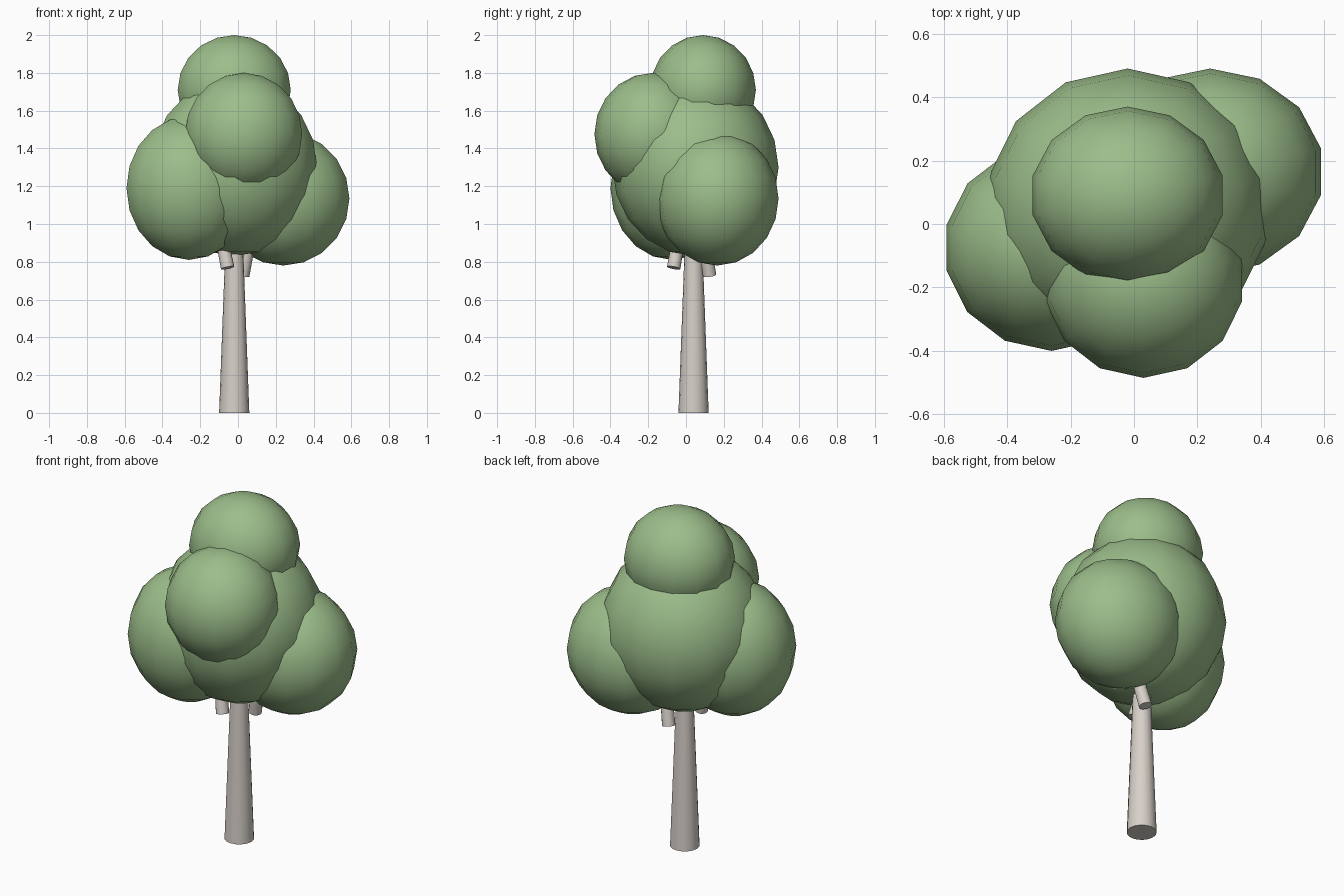
import bpy
import bmesh
import math
from mathutils import Vector

cube = bpy.data.objects.get("Cube")
if cube:
    bpy.data.objects.remove(cube, do_unlink=True)


def make_material(name, colour):
    mat = bpy.data.materials.new(name)
    mat.use_nodes = True
    mat.diffuse_color = (*colour, 1)
    mat.node_tree.nodes["Principled BSDF"].inputs["Base Color"].default_value = (*colour, 1)
    return mat


leaf_green = make_material("leaf green", (0.33, 0.51, 0.255))
bark_grey = make_material("pale bark grey", (0.68, 0.63, 0.58))


def finish(name, bm, mat, location):
    """Turn a bmesh into a smooth-shaded object that keeps sharp rims."""
    mesh = bpy.data.meshes.new(name)
    bm.to_mesh(mesh)
    bm.free()
    mesh.materials.append(mat)
    obj = bpy.data.objects.new(name, mesh)
    obj.location = location
    bpy.context.collection.objects.link(obj)
    bpy.ops.object.select_all(action="DESELECT")
    obj.select_set(True)
    bpy.context.view_layer.objects.active = obj
    bpy.ops.object.shade_smooth_by_angle(angle=math.radians(40))
    return obj


def foliage(name, centre, radii):
    bm = bmesh.new()
    bmesh.ops.create_uvsphere(bm, u_segments=14, v_segments=10, radius=1)
    bmesh.ops.scale(bm, vec=radii, verts=bm.verts)
    return finish(name, bm, leaf_green, centre)


def limb(name, base, direction, length, r_base, r_top):
    """Tapered cylinder growing from base along direction."""
    bm = bmesh.new()
    bmesh.ops.create_cone(bm, cap_ends=True, segments=16,
                          radius1=r_base, radius2=r_top, depth=length)
    bmesh.ops.translate(bm, vec=(0, 0, length / 2), verts=bm.verts)
    obj = finish(name, bm, bark_grey, base)
    obj.rotation_euler = Vector(direction).to_track_quat("Z", "Y").to_euler()
    return obj


# Trunk and the two short branches below the foliage
limb("trunk", (-0.02, 0.04, 0), (0, 0, 1), 1.15, 0.08, 0.037)
limb("front_branch", (-0.055, -0.065, 0.768), (-0.2, 0.17, 1), 0.35, 0.036, 0.03)
limb("back_branch", (0.025, 0.125, 0.727), (0.2, -0.15, 1), 0.4, 0.036, 0.03)

# Overlapping rounded foliage masses
foliage("foliage_main", (-0.02, 0.05, 1.30), (0.45, 0.44, 0.47))
foliage("foliage_crown", (-0.02, 0.09, 1.71), (0.307, 0.28, 0.29))
foliage("foliage_left", (0.24, 0.165, 1.135), (0.359, 0.325, 0.355))
foliage("foliage_right", (-0.26, -0.075, 1.19), (0.339, 0.325, 0.38))
foliage("foliage_front", (0.03, -0.177, 1.475), (0.318, 0.308, 0.325))
